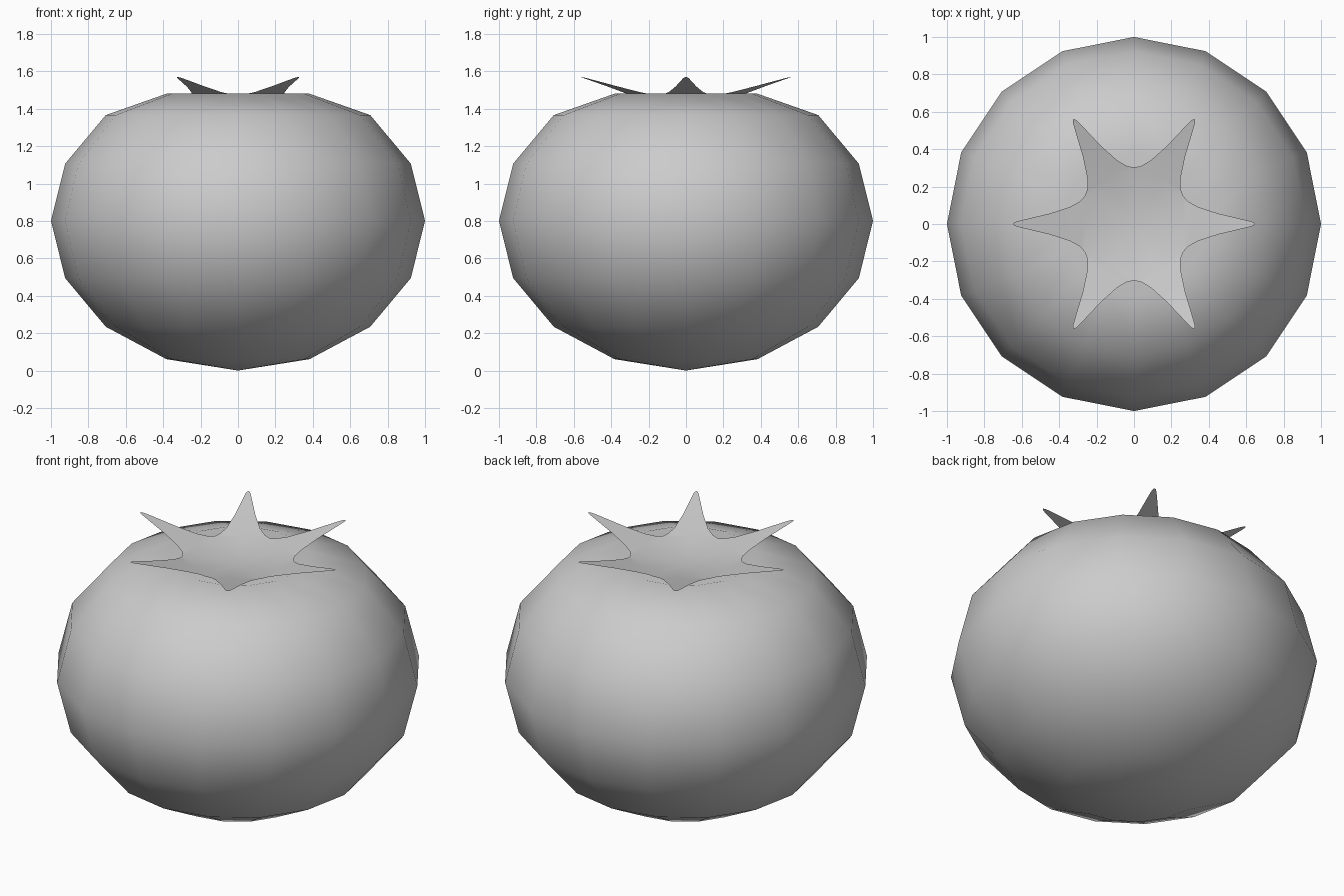
import bpy, bmesh
from math import pi
from mathutils import Matrix, Vector

if "Cube" in bpy.data.objects:
    bpy.data.objects.remove(bpy.data.objects["Cube"])


def finish(bm, name):
    for f in bm.faces:
        f.smooth = True
    mesh = bpy.data.meshes.new(name)
    bm.to_mesh(mesh)
    bm.free()
    obj = bpy.data.objects.new(name, mesh)
    bpy.context.collection.objects.link(obj)
    return obj


# Fruit body: squashed 16 x 8 sphere with the top pressed into a dimple
bm = bmesh.new()
bmesh.ops.create_uvsphere(bm, u_segments=16, v_segments=8, radius=1)
for v in bm.verts:
    r = v.co.xy.length
    v.co.z = 0.8 + 0.8 * v.co.z
    if v.co.z > 1.5:
        v.co.z = 1.48 if r > 0.1 else 1.37
finish(bm, "fruit_body")

# Leaf crown: one tapered leaf (distance, half width, height), repeated six times
leaf = [(0, 0, 1.437), (0.13, 0.075, 1.448), (0.2, 0.1155, 1.459),
        (0.262, 0.151, 1.471), (0.287, 0.122, 1.477), (0.34, 0.092, 1.489),
        (0.45, 0.056, 1.518), (0.56, 0.03, 1.547), (0.625, 0.014, 1.564),
        (0.642, 0.007, 1.568), (0.647, 0, 1.57)]
bm = bmesh.new()
for i in range(6):
    turn = Matrix.Rotation(i * pi / 3, 3, 'Z')
    rows = [[bm.verts.new(turn @ Vector((u, s * w, z))) for s in (-1, 0, 1)]
            for u, w, z in leaf]
    for a, b in zip(rows, rows[1:]):
        for k in (0, 1):
            bm.faces.new((a[k], b[k], b[k + 1], a[k + 1]))
bmesh.ops.remove_doubles(bm, verts=bm.verts, dist=0.001)
finish(bm, "leaf_crown")
